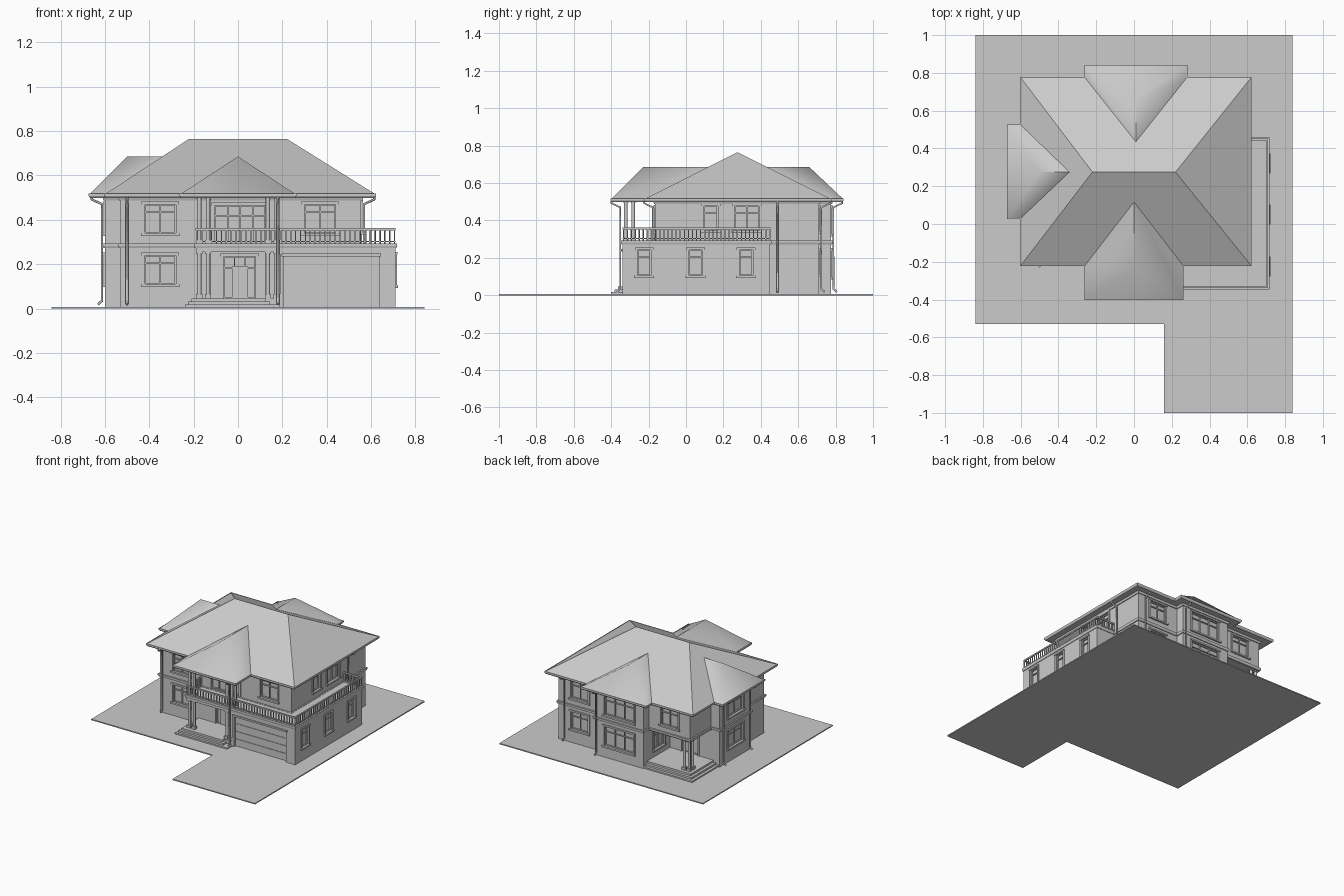
import bpy, bmesh
from mathutils import Vector

if "Cube" in bpy.data.objects:
    bpy.data.objects.remove(bpy.data.objects["Cube"])

parts = {}   # part name -> bmesh being collected


def bm_of(name):
    return parts.setdefault(name, bmesh.new())


def box(name, x0, x1, y0, y1, z0, z1):
    bm = bm_of(name)
    for v in bmesh.ops.create_cube(bm, size=1)['verts']:
        v.co = Vector(((x0 + x1) / 2 + v.co.x * (x1 - x0),
                       (y0 + y1) / 2 + v.co.y * (y1 - y0),
                       (z0 + z1) / 2 + v.co.z * (z1 - z0)))


def cyl(name, x, y, z0, z1, r, n=12):
    bm = bm_of(name)
    res = bmesh.ops.create_cone(bm, cap_ends=True, segments=n, radius1=r, radius2=r, depth=z1 - z0)
    bmesh.ops.translate(bm, verts=res['verts'], vec=(x, y, (z0 + z1) / 2))


def prism(name, pts, z0, z1):
    bm = bm_of(name)
    f = bm.faces.new([bm.verts.new((x, y, z0)) for x, y in pts])
    ext = bmesh.ops.extrude_face_region(bm, geom=[f], use_keep_orig=True)['geom']
    bmesh.ops.translate(bm, vec=(0, 0, z1 - z0),
                        verts=[g for g in ext if isinstance(g, bmesh.types.BMVert)])


def offset(pts, d):
    # push a right-angled counter-clockwise outline outward by d
    out = []
    for i, p in enumerate(pts):
        p = Vector(p)
        a = (p - Vector(pts[i - 1])).normalized()
        b = (Vector(pts[(i + 1) % len(pts)]) - p).normalized()
        out.append((p.x + d * (a.y + b.y), p.y - d * (a.x + b.x)))
    return out


def sweep(name, pts, profile):
    # mitred moulding: closed profile of (outward offset, z) around an outline
    bm = bm_of(name)
    rings = [[bm.verts.new((x, y, z)) for x, y in offset(pts, d)] for d, z in profile]
    n = len(pts)
    for k, r in enumerate(rings):
        q = rings[(k + 1) % len(rings)]
        for i in range(n):
            j = (i + 1) % n
            bm.faces.new((r[i], r[j], q[j], q[i]))


def wall_box(name, face, w, u0, u1, z0, z1, d0, d1):
    # box on a wall: u along the wall, d outward from the wall plane w
    s = 1 if face in 'BR' else -1
    a, b = sorted((w + s * d0, w + s * d1))
    if face in 'FB':
        box(name, u0, u1, a, b, z0, z1)
    else:
        box(name, a, b, u0, u1, z0, z1)


def opening(face, w, u0, u1, z0, z1, cols=2, transom=True, kind='window', depth=.014, sill=True):
    floor = 'upper' if z0 > .28 else 'lower'
    wall_box(floor + '_cutter', face, w, u0, u1, z0, z1, -depth, .02)
    fr, t = kind + '_bars', .006
    for i in range(cols + 1):
        u = u0 + t / 2 + (u1 - u0 - t) * i / cols
        wall_box(fr, face, w, u - t / 2, u + t / 2, z0, z1, -depth - .002, -.005)
    levels = [z0 + t / 2, z1 - t / 2] + ([z0 + (z1 - z0) * .72] if transom else [])
    for z in levels:
        wall_box(fr, face, w, u0, u1, z - t / 2, z + t / 2, -depth - .002, -.005)
    # surround
    tr, m = kind + '_trim', .014
    for a, b in ((u0 - m, u0), (u1, u1 + m)):
        wall_box(tr, face, w, a, b, z0, z1, -.004, .006)
    wall_box(tr, face, w, u0 - m, u1 + m, z1, z1 + .012, -.004, .009)
    if sill:
        wall_box(tr, face, w, u0 - m - .003, u1 + m + .003, z0 - .012, z0, -.004, .012)


# ground slab
prism('ground', [(-.84, -.53), (.16, -.53), (.16, -1), (.84, -1), (.84, 1), (-.84, 1)], 0, .008)

# walls of both floors
upper = [(-.53, -.165), (.555, -.165), (.555, .71), (.21, .71), (.21, .775), (-.19, .775),
         (-.19, .71), (-.53, .71), (-.53, .46), (-.60, .46), (-.60, .09), (-.53, .09)]
lower = [(-.53, -.165), (.19, -.165), (.19, -.34), (.71, -.34), (.71, .45), (.555, .45), (.555, .71),
         (.21, .71), (.21, .775), (-.19, .775), (-.19, .46), (-.60, .46), (-.60, .09), (-.53, .09)]
prism('lower_walls', lower, .006, .28)
prism('upper_walls', upper, .27, .508)
sweep('floor_band', upper, [(-.01, .272), (.006, .272), (.010, .282), (.010, .292), (-.01, .292)])
sweep('wall_top_moulding', upper, [(-.01, .488), (.006, .488), (.012, .506), (-.01, .506)])

# balcony slab over porch and garage
balcony = [(-.19, -.34), (.71, -.34), (.71, .45), (.50, .45), (.50, -.10), (-.19, -.10)]
prism('balcony_slab', balcony, .255, .29)
sweep('balcony_edge', balcony, [(-.01, .272), (.004, .272), (.007, .282), (.007, .294), (-.01, .294)])

# windows and doors
for z0, z1 in ((.11, .24), (.34, .47)):
    opening('F', -.165, -.42, -.28, z0, z1)
    opening('B', .71, .31, .45, z0, z1)
    opening('B', .775, -.11, .13, z0 - .015, z1, 3)
    opening('L', -.60, .19, .36, z0, z1)
opening('F', -.165, .30, .44, .34, .47)
opening('B', .71, -.43, -.29, .34, .47)
opening('R', .555, .095, .17, .345, .478, 1)
opening('R', .555, .26, .39, .345, .478)
for y in (-.26, .015, .285):
    opening('R', .71, y, y + .072, .105, .243, 1)
opening('F', -.165, -.105, .125, .297, .465, 4, kind='balcony_door', sill=False)
opening('F', -.165, -.065, .08, .045, .235, 3, kind='entrance_door', sill=False)
wall_box('entrance_leaf', 'F', -.165, -.028, .045, .048, .19, -.015, 0)
opening('B', .46, -.42, -.29, .045, .235, 2, kind='back_door', sill=False)
opening('L', -.19, .53, .65, .10, .24)

# garage door
wall_box('lower_cutter', 'F', -.34, .205, .635, -.01, .235, -.02, .02)
wall_box('garage_trim', 'F', -.34, .195, .645, .235, .247, -.004, .007)
for i in range(4):
    wall_box('garage_panels', 'F', -.34, .205, .635, .01 + i * .057, .062 + i * .057, -.022, -.016)

# front and back porch steps
for i, (x0, x1, y) in enumerate(((-.24, .19, -.40), (-.225, .145, -.382), (-.21, .125, -.364))):
    box('front_steps', x0, x1, y, -.16, .004, .018 + .014 * i)
box('front_steps', -.20, .19, -.34, -.16, .004, .046)
for i, d in enumerate((.06, .04, .02)):
    box('back_steps', -.53 - d, -.185, .45, .71 + d, .004, .018 + .014 * i)


# columns with square bases and caps
def column(x, y, z0, z1, r=.010):
    cyl('columns', x, y, z0, z1, r)
    q = r + .004
    for a, b in ((z0, z0 + .022), (z1 - .012, z1)):
        box('column_blocks', x - q, x + q, y - q, y + q, a, b)


for s in (-1, 1):
    for x, y in ((.175, -.322), (.135, -.322), (.175, -.282)):
        column(s * x, y, .044, .258)
        column(s * x, y, .288, .507)
for x, y in ((-.512, .692), (-.472, .692), (-.512, .652)):
    column(x, y, .044, .274)

# balcony railing
path = [(-.186, -.165), (-.186, -.335), (.705, -.335), (.705, .448), (.555, .448)]
for (xa, ya), (xb, yb) in zip(path, path[1:]):
    for z, h in ((.357, .005), (.303, .0025)):
        box('railing', min(xa, xb) - .005, max(xa, xb) + .005,
            min(ya, yb) - .005, max(ya, yb) + .005, z - h, z + h)
    n = round((abs(xb - xa) + abs(yb - ya)) / .022)
    for i in range(n + 1):
        x, y = xa + (xb - xa) * i / n, ya + (yb - ya) * i / n
        box('railing', x - .003, x + .003, y - .003, y + .003, .29, .357)

# eaves: flat soffit plus gutter
eave = [(-.60, -.22), (-.26, -.22), (-.26, -.40), (.26, -.40), (.26, -.22), (.62, -.22), (.62, .775), (.28, .775),
        (.28, .84), (-.26, .84), (-.26, .775), (-.60, .775), (-.60, .525), (-.67, .525), (-.67, .03), (-.60, .03)]
prism('soffit', offset(eave, -.008), .503, .515)
sweep('gutter', eave, [(-.01, .498), (-.003, .498), (.003, .507), (.003, .518), (-.001, .518), (-.003, .508), (-.01, .506)])


# roofs
def roof(name, verts, faces):
    bm = bm_of(name)
    vs = [bm.verts.new(v) for v in verts]
    for f in faces:
        bm.faces.new([vs[i] for i in f])


E, R = .515, .685
roof('main_roof', [(-.60, -.22, E), (.62, -.22, E), (.62, .775, E), (-.60, .775, E), (-.22, .275, .765), (.22, .275, .765)],
     [(0, 1, 5, 4), (1, 2, 5), (2, 3, 4, 5), (3, 0, 4), (0, 3, 2, 1)])
wing = [(0, 1, 4), (1, 2, 5, 4), (3, 0, 4, 5), (2, 3, 5), (3, 2, 1, 0)]
roof('front_wing_roof', [(-.26, -.40, E), (.26, -.40, E), (.26, -.22, E), (-.26, -.22, E), (0, -.23, R), (0, .12, R)], wing)
roof('back_wing_roof', [(.28, .84, E), (-.26, .84, E), (-.26, .775, E), (.28, .775, E), (.01, .66, R), (.01, .43, R)], wing)
roof('left_wing_roof', [(-.67, .525, E), (-.67, .03, E), (-.60, .03, E), (-.60, .525, E), (-.50, .275, R), (-.34, .275, R)], wing)

# turn the collected parts into objects
objs = {}
for name, bm in parts.items():
    bmesh.ops.recalc_face_normals(bm, faces=bm.faces[:])
    me = bpy.data.meshes.new(name)
    bm.to_mesh(me)
    bm.free()
    me.shade_flat()
    objs[name] = bpy.data.objects.new(name, me)
    bpy.context.collection.objects.link(objs[name])
for name in ('columns', 'front_wing_roof', 'back_wing_roof', 'left_wing_roof'):
    with bpy.context.temp_override(active_object=objs[name], object=objs[name], selected_objects=[objs[name]],
                                   selected_editable_objects=[objs[name]]):
        bpy.ops.object.shade_smooth_by_angle(angle=1.0)

# cut the window and door recesses
for floor in ('lower', 'upper'):
    mod = objs[floor + '_walls'].modifiers.new('recesses', 'BOOLEAN')
    mod.operation, mod.solver, mod.object = 'DIFFERENCE', 'EXACT', objs[floor + '_cutter']
    objs[floor + '_cutter'].hide_render = True
    objs[floor + '_cutter'].display_type = 'WIRE'
    bpy.context.view_layer.objects.active = objs[floor + '_walls']
    bpy.ops.object.modifier_apply(modifier='recesses')
    bpy.data.objects.remove(objs[floor + '_cutter'])

# downspouts: (x, y on the wall, outward direction, eave reach)
for x, y, nx, ny in ((-.50, -.178, 0, -1), (.18, -.352, 0, -1), (.568, .49, 1, 0),
                     (.50, .723, 0, 1), (.19, .788, 0, 1), (-.613, .43, -1, 0), (-.613, .12, -1, 0)):
    cu = bpy.data.curves.new('downspout', 'CURVE')
    cu.dimensions, cu.bevel_depth, cu.bevel_resolution, cu.use_fill_caps = '3D', .006, 1, True
    sp = cu.splines.new('POLY')
    pts = [(.046, .503), (.046, .492), (0, .47), (0, .035), (.018, .018)]
    sp.points.add(len(pts) - 1)
    for p, (d, z) in zip(sp.points, pts):
        p.co = (x + nx * d, y + ny * d, z, 1)
    ob = bpy.data.objects.new('downspout', cu)
    bpy.context.collection.objects.link(ob)
